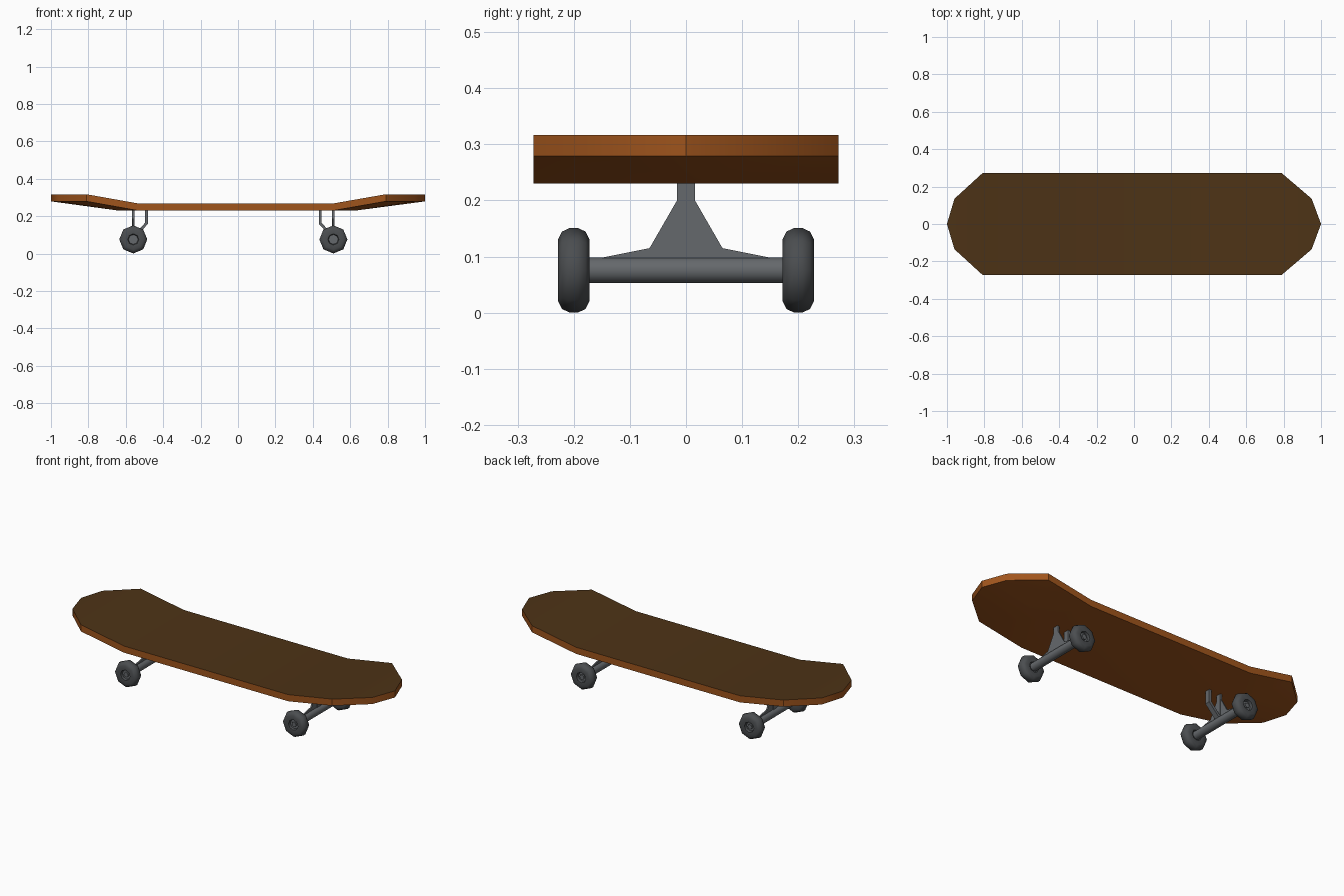
import bpy, bmesh, math
from mathutils import Vector

if "Cube" in bpy.data.objects:
    bpy.data.objects.remove(bpy.data.objects["Cube"])


def material(name, rgb):
    m = bpy.data.materials.new(name)
    m.diffuse_color = (*rgb, 1)
    m.use_nodes = True
    m.node_tree.nodes["Principled BSDF"].inputs["Base Color"].default_value = m.diffuse_color
    return m


WOOD = material("wood", (0.35, 0.09, 0.012))
GRIP = material("grip", (0.075, 0.033, 0.008))
METAL = material("metal", (0.13, 0.14, 0.15))
RUBBER = material("rubber", (0.07, 0.075, 0.08))


def finish(name, bm, mats, angle=40):
    bmesh.ops.recalc_face_normals(bm, faces=bm.faces[:])
    me = bpy.data.meshes.new(name)
    bm.to_mesh(me)
    bm.free()
    for m in mats:
        me.materials.append(m)
    ob = bpy.data.objects.new(name, me)
    bpy.context.collection.objects.link(ob)
    bpy.ops.object.select_all(action='DESELECT')
    ob.select_set(True)
    bpy.context.view_layer.objects.active = ob
    bpy.ops.object.shade_smooth_by_angle(angle=math.radians(angle))
    return ob


def prism(name, points, axis, thick, mat):
    """Extrude a flat profile symmetrically along a direction."""
    bm = bmesh.new()
    d = Vector(axis) * thick
    f = bm.faces.new([bm.verts.new(Vector(p) - d / 2) for p in points])
    r = bmesh.ops.extrude_face_region(bm, geom=[f])
    bmesh.ops.translate(bm, vec=d, verts=[v for v in r['geom'] if isinstance(v, bmesh.types.BMVert)])
    return finish(name, bm, [mat], 30)


def lathe(name, profile, centre, sides, mat, closed=False, angle=60):
    """Turn a (radius, y) profile about an axis parallel to y."""
    bm = bmesh.new()
    rings = []
    for r, y in profile:
        rings.append([bm.verts.new(Vector(centre) + Vector((
            r * math.cos(math.tau * i / sides), y, r * math.sin(math.tau * i / sides))))
            for i in range(sides)])
    pairs = list(zip(rings, rings[1:])) + ([(rings[-1], rings[0])] if closed else [])
    for a, b in pairs:
        for i in range(sides):
            j = (i + 1) % sides
            bm.faces.new((a[i], a[j], b[j], b[i]))
    if not closed:
        bm.faces.new(rings[0])
        bm.faces.new(rings[-1])
    return finish(name, bm, [mat], angle)


# Deck: stations of (x, half width, top z), kicked up at both ends
stations = [(-1, 0, .317), (-.96, .135, .317), (-.81, .272, .317), (-.535, .272, .268),
            (.51, .272, .268), (.79, .272, .317), (.95, .135, .317), (1, 0, .317)]
THICK = 0.038
loop = [(x, -w, z) for x, w, z in stations] + [(x, w, z) for x, w, z in stations[-2:0:-1]]
n = len(loop)
bm = bmesh.new()
top = [bm.verts.new(p) for p in loop]
low = [bm.verts.new((x, y, z - THICK)) for x, y, z in loop]
for i in range(n):
    j = (i + 1) % n
    bm.faces.new((top[i], top[j], low[j], low[i]))
for i in range(7):
    quad = [top[i], top[i + 1], top[(n - i - 1) % n], top[(n - i) % n]]
    f = bm.faces.new(list(dict.fromkeys(quad)))
    f.material_index = 1
# underside: flat middle, shallow fans under nose and tail
left = bm.verts.new((-.64, 0, .23))
right = bm.verts.new((.63, 0, .23))
for i in range(3):
    for a, b in ((i, i + 1), ((n - i) % n, n - i - 1)):
        bm.faces.new((low[a], low[b], left))
for i in range(4, 10):
    bm.faces.new((low[i], low[i + 1], right))
bm.faces.new((low[3], low[4], right, low[10], low[11], left))
finish("deck", bm, [WOOD, GRIP], 40)

# Trucks and wheels; inward is the direction towards the middle of the board
AXLE_Z = 0.0755
for side, x0, inward in (("left", -.56, 1), ("right", .51, -1)):
    # axle tube
    lathe(f"{side}_axle", [(.023, -.178), (.023, .178)], (x0, 0, AXLE_Z), 16, METAL)

    # flat triangular hanger with a narrow strip up to the deck
    half = [(.15, .098), (.065, .115), (.016, .2), (.016, .235)]
    outline = [(y, z) for y, z in half] + [(-y, z) for y, z in reversed(half)]
    outline += [(-.15, .08), (.15, .08)]
    prism(f"{side}_hanger", [(x0, y, z) for y, z in outline], (1, 0, 0), .008, METAL)
    prism(f"{side}_hanger_strip", [(x0, -.015, .09), (x0, .015, .09), (x0, .015, .235),
                                   (x0, -.015, .235)], (1, 0, 0), .013, METAL)

    # bent brace on the inner side
    brace = [(.064, .235), (.064, .165), (0, .097), (0, .075), (.078, .158), (.078, .235)]
    prism(f"{side}_brace", [(x0 + inward * dx, 0, z) for dx, z in brace], (0, 1, 0), .03, METAL)

    # eight-sided wheels with rounded tyre and recessed hub
    tyre = [(.03, -.026), (.055, -.028), (.069, -.021), (.075, -.008), (.075, .008),
            (.069, .021), (.055, .028), (.03, .026), (.026, .014), (.026, -.014)]
    for end, y in (("front", -.2), ("back", .2)):
        lathe(f"{side}_{end}_wheel", tyre, (x0, y, AXLE_Z), 8, RUBBER, closed=True)
        lathe(f"{side}_{end}_hub", [(.027, -.014), (.027, .012)], (x0, y, AXLE_Z), 8, METAL)
        lathe(f"{side}_{end}_axle_nut", [(.014, -.02), (.014, .02)], (x0, y, AXLE_Z), 8, METAL)
